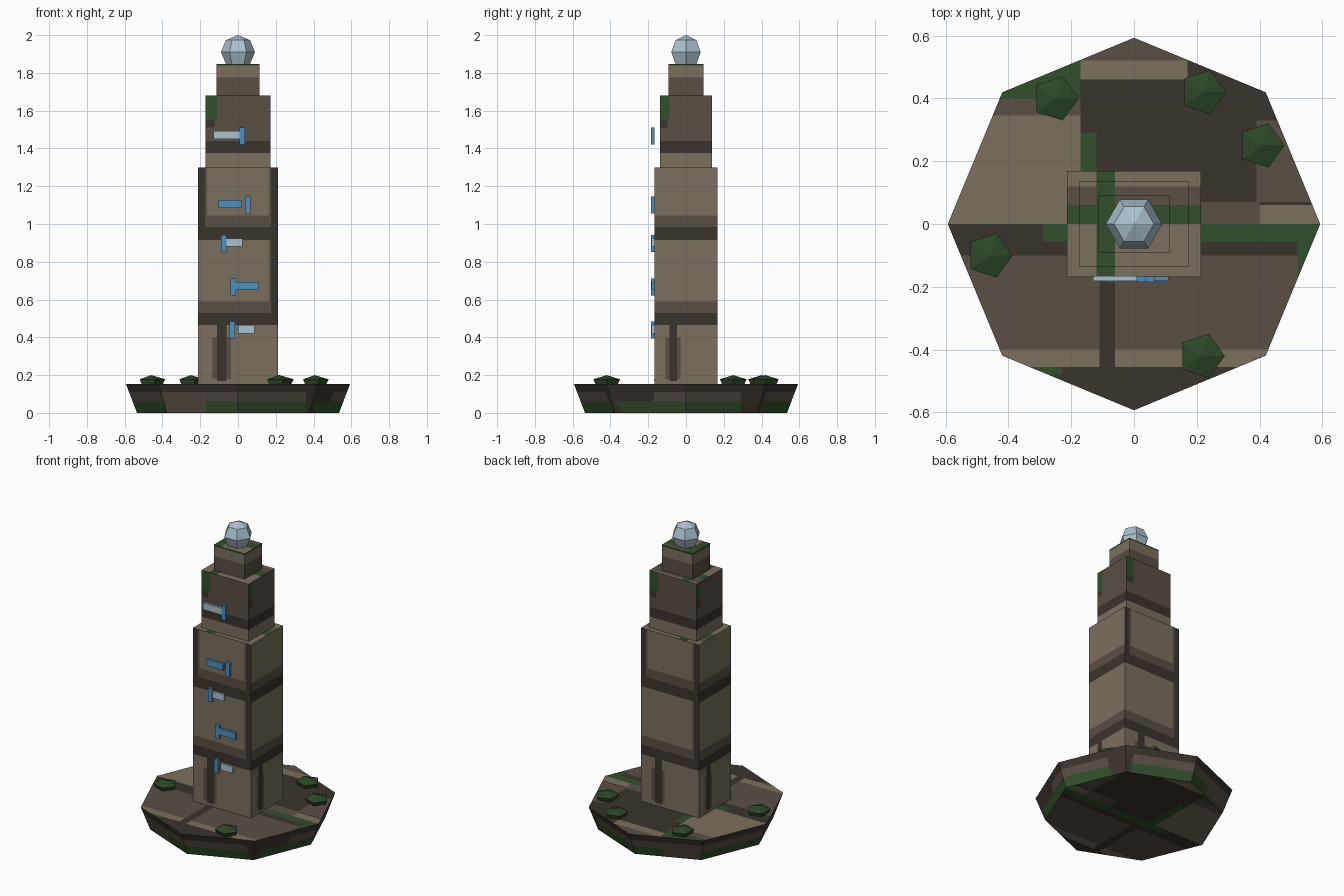
import bpy, bmesh, math
from mathutils import Vector

if "Cube" in bpy.data.objects:
    bpy.data.objects.remove(bpy.data.objects["Cube"], do_unlink=True)


def material(name, rgb):
    mat = bpy.data.materials.new(name)
    mat.use_nodes = True
    mat.diffuse_color = (*rgb, 1)
    node = next(n for n in mat.node_tree.nodes if n.type == 'BSDF_PRINCIPLED')
    node.inputs["Base Color"].default_value = (*rgb, 1)
    return mat


tan = material("tan stone", (.2, .16, .11))
brown = material("brown stone", (.1, .077, .06))
dark = material("dark stone", (.044, .033, .026))
moss = material("moss", (.031, .078, .025))
leaf = material("bush green", (.025, .065, .021))
blue = material("sign blue", (.07, .28, .55))
pale = material("pale crystal", (.41, .54, .62))
STONES = [tan, brown, dark, moss]


def finish(name, bm, mats):
    bmesh.ops.recalc_face_normals(bm, faces=bm.faces)
    mesh = bpy.data.meshes.new(name)
    bm.to_mesh(mesh)
    bm.free()
    for mat in mats:
        mesh.materials.append(mat)
    obj = bpy.data.objects.new(name, mesh)
    bpy.context.collection.objects.link(obj)
    return obj


def lathe(sides, rings, centre=(0, 0)):
    """Loft regular polygons given as (height, radius); radius 0 is a tip."""
    bm = bmesh.new()
    loops = []
    for z, r in rings:
        turns = [math.tau * i / sides for i in range(sides if r else 1)]
        loops.append([bm.verts.new((centre[0] + r * math.cos(a),
                                    centre[1] + r * math.sin(a), z)) for a in turns])
    for low, high in zip(loops, loops[1:]):
        for i in range(sides):
            j = (i + 1) % sides
            corners = [low[i % len(low)], low[j % len(low)],
                       high[j % len(high)], high[i % len(high)]]
            bm.faces.new(list(dict.fromkeys(corners)))
    for loop in (loops[0], loops[-1]):
        if len(loop) > 1:
            bm.faces.new(loop)
    return bm


def box(lo, hi):
    bm = bmesh.new()
    bmesh.ops.create_cube(bm, size=1)
    for v in bm.verts:
        v.co = [(a + b) / 2 + c * (b - a) for a, b, c in zip(lo, hi, v.co)]
    return bm


def cut(bm, axis, values):
    normal = Vector([float(i == axis) for i in range(3)])
    for value in sorted(set(values)):
        bmesh.ops.bisect_plane(bm, geom=bm.verts[:] + bm.edges[:] + bm.faces[:],
                               plane_co=normal * value, plane_no=normal, dist=1e-5)


def lookup(patches, u, v, default):
    """The last patch that contains the point gives the colour."""
    for mat, left, right, low, high in patches:
        if left < u < right and low < v < high:
            default = mat
    return STONES.index(default)


# Base: ground pattern as (colour, left, right, near, far)
W = 1
ground = [
    (tan, -W, -.17, 0, .345), (brown, -W, -.17, .345, .4), (moss, -W, -.17, .4, W),
    (dark, -.17, W, 0, W), (tan, -.17, .17, .46, .52), (brown, -.17, .17, .52, W),
    (brown, .39, W, .07, .33), (brown, .2, .4, 0, .07), (tan, .4, W, 0, .06),
    (moss, -.17, -.12, 0, .29), (dark, -W, W, -.1, 0),
    (moss, -.29, W, -.055, 0), (moss, .52, W, -.17, 0),
    (tan, -W, W, -.455, -.4), (dark, -W, W, -W, -.455),
    (dark, -.11, -.06, -.46, -.1), (moss, -.31, -.23, -.48, -.455),
]
bm = lathe(8, [(0, .535), (.153, .593)])
cut(bm, 0, [x for p in ground for x in p[1:3]] + [-.38, .36])
cut(bm, 1, [y for p in ground for y in p[3:5]])
cut(bm, 2, [.06, .11])
bm.normal_update()
for f in bm.faces:
    c = f.calc_center_median()
    if abs(f.normal.z) > .9:
        f.material_index = lookup(ground, c.x, c.y, brown)
    else:
        if c.z > .11 or (c.x > .36 and abs(c.y) > .3):
            mat = dark
        elif c.z > .06 or -.38 < c.x < -.17:
            mat = brown
        else:
            mat = moss
        f.material_index = STONES.index(mat)
finish("base", bm, STONES)

# Tower tiers: each wall repeats one pattern, across (-1 to 1) and in height
roof = [(brown, -W, W, .06, .12), (moss, -W, W, 0, .06), (moss, -.12, -.06, -W, W)]
lower_wall = [
    (brown, -.64, -.18, .18, .4), (dark, -.52, -.28, .17, .47),
    (dark, -W, W, .465, .53), (brown, -W, W, .53, .59),
    (dark, -W, W, .915, .985), (brown, -W, W, .985, 1.045),
]
lower_edges = [(brown, .77, .82, .53, .915), (brown, .77, .82, .985, 1.3),
               (dark, .82, W, .465, 1.3),
               (brown, -.82, -.77, .985, 1.3), (dark, -W, -.82, .985, 1.3)]
middle_wall = [(dark, -W, W, 1.375, 1.44), (brown, -W, W, 1.44, 1.7),
               (dark, -W, -.72, 1.51, 1.55), (moss, -W, -.64, 1.55, 1.7)]
upper_wall = [(brown, -W, W, 1.6, 1.775), (moss, -W, W, 1.838, 2)]


def tier(name, hx, hy, low, high, wall, front_only=()):
    bm = box((-hx, -hy, low), (hx, hy, high))
    patches = list(wall) + list(front_only)
    across = [s * u for p in patches for u in p[1:3] for s in (-1, 1)]
    cut(bm, 0, [u * hx for u in across] + [x for p in roof for x in p[1:3]])
    cut(bm, 1, [u * hy for u in across] + [y for p in roof for y in p[3:5]])
    cut(bm, 2, [z for p in patches for z in p[3:5]])
    bm.normal_update()
    for f in bm.faces:
        c, n = f.calc_center_median(), f.normal
        if abs(n.z) > .9:
            f.material_index = lookup(roof, c.x, c.y, tan)
        elif abs(n.y) > .9:
            f.material_index = lookup(patches, -n.y * c.x / hx, c.z, tan)
        else:
            f.material_index = lookup(wall, n.x * c.y / hy, c.z, tan)
    finish(name, bm, STONES)


tier("lower_tower", .213, .168, .15, 1.3, lower_wall, lower_edges)
tier("middle_tower", .173, .137, 1.3, 1.68, middle_wall)
tier("upper_tower", .113, .092, 1.68, 1.848, upper_wall)

# Crystal on top: a six-sided faceted ball
radius, middle = .09, 1.91
steps = [math.pi * (i / 4 - .5) for i in range(5)]
rings = [(middle + radius * math.sin(a), round(radius * math.cos(a), 4)) for a in steps]
finish("crystal", lathe(6, rings), [pale])

# Bushes
for x, y in [(-.25, .4), (.22, .42), (.405, .25), (-.46, -.1), (.215, -.42)]:
    finish("bush", lathe(5, [(.125, .05), (.178, .074), (.2, 0)], (x, y)), [leaf])

# Signs on the front: bar colour, bar left and right, post left, middle height
signs = [(pale, -.13, .024, .008, 1.466), (blue, -.103, .018, .037, 1.101),
         (pale, -.065, .024, -.09, .898), (blue, -.018, .11, -.04, .667),
         (pale, 0, .087, -.045, .438)]
for mat, left, right, post, z in signs:
    finish("sign_bar", box((left, -.182, z - .017), (right, -.166, z + .026)), [mat])
    finish("sign_post", box((post, -.185, z - .045), (post + .029, -.166, z + .045)), [blue])
